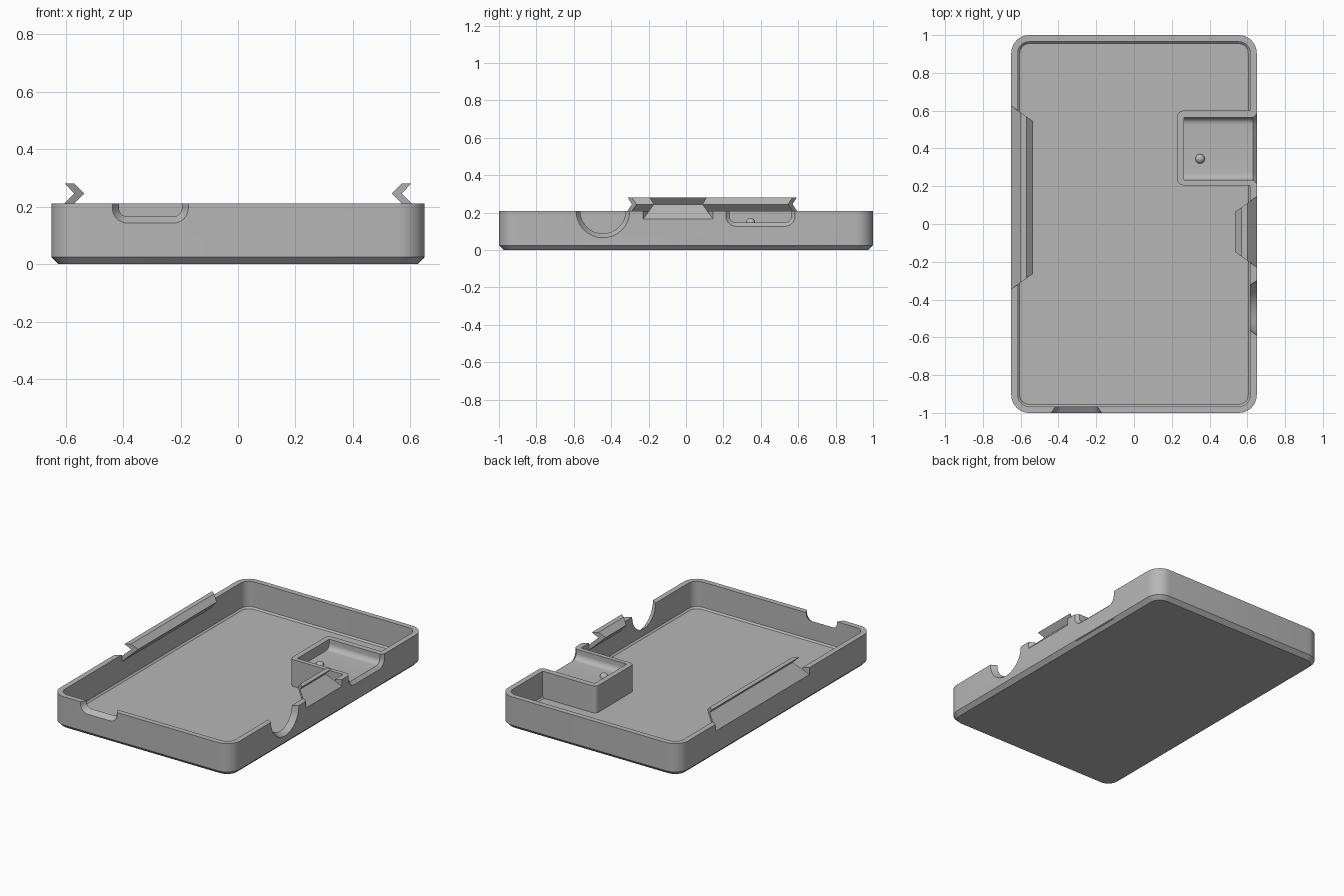
import bpy, bmesh, math

cube = bpy.data.objects.get("Cube")
if cube:
    bpy.data.objects.remove(cube, do_unlink=True)

grey = bpy.data.materials.new("plain grey")
grey.use_nodes = True
colour = (0.47, 0.47, 0.47, 1)
grey.diffuse_color = colour
grey.node_tree.nodes["Principled BSDF"].inputs["Base Color"].default_value = colour

RIM, HALF_X, HALF_Y, WALL, FLOOR = 0.21, 0.65, 1.0, 0.035, 0.035


def rounded(u0, u1, v0, v1, r, steps=8):
    """Points of a rounded rectangle."""
    corners = [(u1 - r, v1 - r), (u0 + r, v1 - r), (u0 + r, v0 + r), (u1 - r, v0 + r)]
    points = []
    for quarter, (cu, cv) in enumerate(corners):
        for i in range(steps + 1):
            a = math.pi / 2 * (quarter + i / steps)
            points.append((cu + r * math.cos(a), cv + r * math.sin(a)))
    return points


def loft(name, rings):
    """Solid skinned through rings of equal point count."""
    bm = bmesh.new()
    loops = [[bm.verts.new(p) for p in ring] for ring in rings]
    n = len(loops[0])
    for a, b in zip(loops, loops[1:]):
        for i in range(n):
            j = (i + 1) % n
            bm.faces.new((a[i], a[j], b[j], b[i]))
    bm.faces.new(loops[0])
    bm.faces.new(loops[-1])
    bmesh.ops.remove_doubles(bm, verts=bm.verts, dist=1e-5)
    bmesh.ops.recalc_face_normals(bm, faces=bm.faces)
    mesh = bpy.data.meshes.new(name)
    bm.to_mesh(mesh)
    bm.free()
    mesh.materials.append(grey)
    obj = bpy.data.objects.new(name, mesh)
    bpy.context.collection.objects.link(obj)
    return obj


def activate(obj):
    bpy.ops.object.select_all(action='DESELECT')
    obj.select_set(True)
    bpy.context.view_layer.objects.active = obj


def combine(target, tool, operation):
    mod = target.modifiers.new(tool.name, 'BOOLEAN')
    mod.operation = operation
    mod.solver = 'EXACT'
    mod.object = tool
    activate(target)
    bpy.ops.object.modifier_apply(modifier=mod.name)
    bpy.data.objects.remove(tool, do_unlink=True)


def outline(inset, z, radius):
    return [(x, y, z) for x, y in
            rounded(inset - HALF_X, HALF_X - inset, inset - HALF_Y, HALF_Y - inset, radius)]


def opening(along, centre, half, bottom, top, radius, stations):
    """Wall cutter; each station is (depth, widening)."""
    rings = []
    for depth, grow in stations:
        pts = rounded(centre - half - grow, centre + half + grow,
                      bottom - grow, top + grow, radius + grow)
        rings.append([(depth, u, v) if along == 'x' else (u, depth, v) for u, v in pts])
    return loft("opening_cutter", rings)


def mitred(name, profile, side, centre, half):
    """Profile in x and z, run along y, with ends narrowing inward."""
    rings = []
    for end in (-1, 1):
        rings.append([(side * x, centre + end * (half - 0.7 * (HALF_X - x)), z)
                      for x, z in profile])
    return loft(name, rings)


# Tray shell with bottom chamfer and a fine bevel around the floor
tray = loft("tray", [
    outline(0.025, 0, 0.07), outline(0, 0.025, 0.095), outline(0, RIM, 0.095),
    outline(WALL, RIM, 0.06), outline(WALL, FLOOR + 0.01, 0.06),
    outline(WALL + 0.01, FLOOR, 0.05)])

# Raised pocket block against the right wall
block = loft("pocket_block", [[(x, y, z) for x, y in rounded(0.23, 0.648, 0.205, 0.6, 0.03)]
                              for z in (0.02, RIM)])
combine(tray, block, 'UNION')

# Pocket hollow, round port and front port, flaring outward
flare = ((0.6, -0.01), (0.67, 0.035))
combine(tray, opening('x', 0.398, 0.165, 0.147, 0.4, 0.035,
                      ((0.265, 0), (0.63, 0), (0.67, 0.04))), 'DIFFERENCE')
combine(tray, opening('x', -0.444, 0.122, RIM - 0.122, RIM + 0.122, 0.122, flare), 'DIFFERENCE')
combine(tray, opening('y', -0.305, 0.11, 0.165, 0.4, 0.03,
                      [(-d - 0.35, g) for d, g in flare]), 'DIFFERENCE')

# Snap clips: slots in both walls, each holding a kinked tongue
SLOT = 0.165
slot_profile = [(0.59, SLOT), (0.68, SLOT), (0.68, 0.3), (0.59, 0.3)]
clip_profile = [(0.615, SLOT), (0.65, SLOT), (0.57, 0.245), (0.602, 0.28),
                (0.57, 0.28), (0.535, 0.245)]
clips = []
for label, side, centre, half in (("right", 1, -0.042, 0.187), ("left", -1, 0.14, 0.485)):
    combine(tray, mitred("slot_cutter", slot_profile, side, centre, half), 'DIFFERENCE')
    clips.append(mitred("snap_clip_" + ("long" if side < 0 else "short"),
                        clip_profile, side, centre, half))

# Small locating bump on the pocket floor
bpy.ops.mesh.primitive_uv_sphere_add(segments=24, ring_count=12, radius=0.025,
                                     location=(0.35, 0.345, 0.147))
bump = bpy.context.object
bump.name = "pocket_bump"
bump.data.materials.append(grey)

for obj in [tray, bump] + clips:
    activate(obj)
    bpy.ops.object.shade_smooth_by_angle(angle=math.radians(30))
